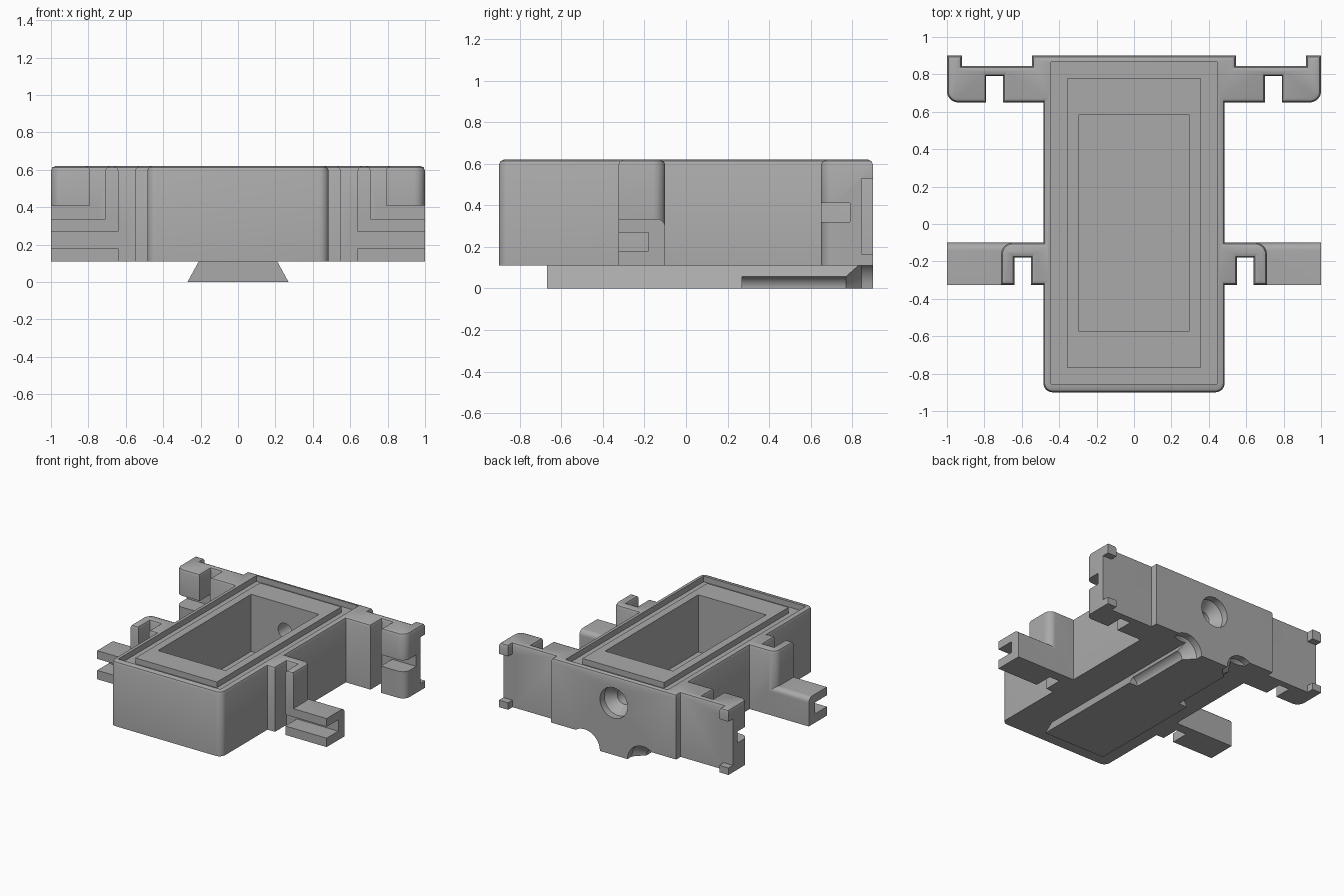
import bpy, bmesh, math
from mathutils import Vector

if "Cube" in bpy.data.objects:
    bpy.data.objects.remove(bpy.data.objects["Cube"])

grey = bpy.data.materials.new("plain grey")
grey.use_nodes = True
grey.diffuse_color = (0.4, 0.4, 0.4, 1)
grey.node_tree.nodes["Principled BSDF"].inputs["Base Color"].default_value = (0.4, 0.4, 0.4, 1)

BASE, TOP = 0.11, 0.62


def make(name, bm):
    bmesh.ops.recalc_face_normals(bm, faces=bm.faces)
    mesh = bpy.data.meshes.new(name)
    bm.to_mesh(mesh)
    bm.free()
    mesh.materials.append(grey)
    ob = bpy.data.objects.new(name, mesh)
    bpy.context.collection.objects.link(ob)
    return ob


def prism(name, points, direction, chamfer=0):
    """Extrude a closed outline; optionally bevel the rim of the far cap."""
    bm = bmesh.new()
    face = bm.faces.new([bm.verts.new(p) for p in points])
    out = bmesh.ops.extrude_face_region(bm, geom=[face], use_keep_orig=True)["geom"]
    bmesh.ops.translate(bm, verts=[v for v in out if isinstance(v, bmesh.types.BMVert)], vec=direction)
    if chamfer:
        bmesh.ops.recalc_face_normals(bm, faces=bm.faces)
        rim = [e for e in out if isinstance(e, bmesh.types.BMEdge)]
        bmesh.ops.bevel(bm, geom=rim, offset=chamfer, segments=2, profile=0.5,
                        affect='EDGES', clamp_overlap=False)
    return make(name, bm)


def box(name, x0, x1, y0, y1, z0, z1):
    pts = [(x0, y0, z0), (x1, y0, z0), (x1, y1, z0), (x0, y1, z0)]
    return prism(name, pts, (0, 0, z1 - z0))


def arc(cx, cy, r, start, end, steps=8):
    angles = [math.radians(start + (end - start) * i / steps) for i in range(steps + 1)]
    return [(cx + r * math.cos(a), cy + r * math.sin(a)) for a in angles]


def screw_hole(x, z, tip, head):
    """Countersunk hole cutter entering from the back."""
    bm = bmesh.new()
    rings = []
    for y, r in ((tip, 0.06), (0.77, 0.06), (0.845, head), (0.95, head)):
        rings.append([bm.verts.new((x + a, y, z + b)) for a, b in arc(0, 0, r, 0, 360, 32)[:-1]])
    for lo, hi in zip(rings, rings[1:]):
        for i in range(32):
            j = (i + 1) % 32
            bm.faces.new((lo[i], lo[j], hi[j], hi[i]))
    bm.faces.new(rings[0])
    bm.faces.new(rings[-1])
    return make("hole_cutter", bm)


def combine(target, tool, operation):
    mod = target.modifiers.new(operation, 'BOOLEAN')
    mod.operation, mod.solver, mod.object = operation, 'EXACT', tool
    bpy.context.view_layer.objects.active = target
    bpy.ops.object.modifier_apply(modifier=mod.name)
    bpy.data.objects.remove(tool)


# Housing plan: half outline from front centre round to back, then mirrored
half = arc(0.435, -0.85, 0.05, -90, 0)
half += [(0.485, -0.325), (0.55, -0.325), (0.55, -0.18), (0.64, -0.18), (0.64, -0.325), (0.71, -0.325)]
half += arc(0.65, -0.16, 0.06, 0, 90)
half += [(0.485, -0.1), (0.485, 0.65), (0.70, 0.65), (0.70, 0.79), (0.79, 0.79), (0.79, 0.65)]
half += arc(0.94, 0.71, 0.06, -90, 0)
half += [(1, 0.9), (0.92, 0.9), (0.92, 0.845), (0.545, 0.845), (0.545, 0.9)]
plan = half + [(-x, y) for x, y in reversed(half)]
housing = prism("housing", [(x, y, BASE) for x, y in plan], (0, 0, TOP - BASE), 0.025)

# Pilaster beside the body in front of the back arms
for s in (-1, 1):
    # Low front arm with a rounded back edge
    side = [(-0.325, BASE), (-0.1, BASE)] + arc(-0.14, 0.295, 0.04, 0, 90) + [(-0.325, 0.335)]
    arm = prism("arm", [(s * 0.64, y, z) for y, z in side], (s * 0.36, 0, 0))
    combine(housing, arm, 'UNION')
    # Slots along the front and back arms, and the recess behind the back arm
    for x0, x1, y0, y1, z0, z1 in ((0.6, 1.1, -0.4, -0.18, 0.18, 0.27),
                                   (0.75, 1.1, 0.6, 0.79, 0.32, 0.41),
                                   (0.9, 1.1, 0.845, 1.0, 0.165, 0.53)):
        lo, hi = sorted((s * x0, s * x1))
        combine(housing, box("slot", lo, hi, y0, y1, z0, z1), 'DIFFERENCE')

# Dovetail rail underneath
rail = [(-0.27, 0), (0.27, 0), (0.21, BASE), (-0.21, BASE)]
combine(housing, prism("rail", [(x, -0.67, z) for x, z in rail], (0, 1.57, 0)), 'UNION')

# Seal groove, raised inner lip and open cavity
combine(housing, box("groove", -0.445, 0.445, -0.855, 0.865, 0.575, 0.8), 'DIFFERENCE')
combine(housing, box("lip", -0.355, 0.355, -0.77, 0.78, 0.56, TOP), 'UNION')
combine(housing, box("cavity", -0.295, 0.295, -0.575, 0.585, 0.17, 0.8), 'DIFFERENCE')

# Cable hole in the back wall and two screw holes beside the rail
combine(housing, screw_hole(0, 0.41, 0.5, 0.12), 'DIFFERENCE')
for x in (-0.255, 0.255):
    combine(housing, screw_hole(x, 0, 0.27, 0.135), 'DIFFERENCE')

# Smooth the rounded corners, keep the edges sharp
bpy.ops.object.select_all(action='DESELECT')
housing.select_set(True)
bpy.context.view_layer.objects.active = housing
bpy.ops.object.shade_smooth_by_angle(angle=math.radians(25))
